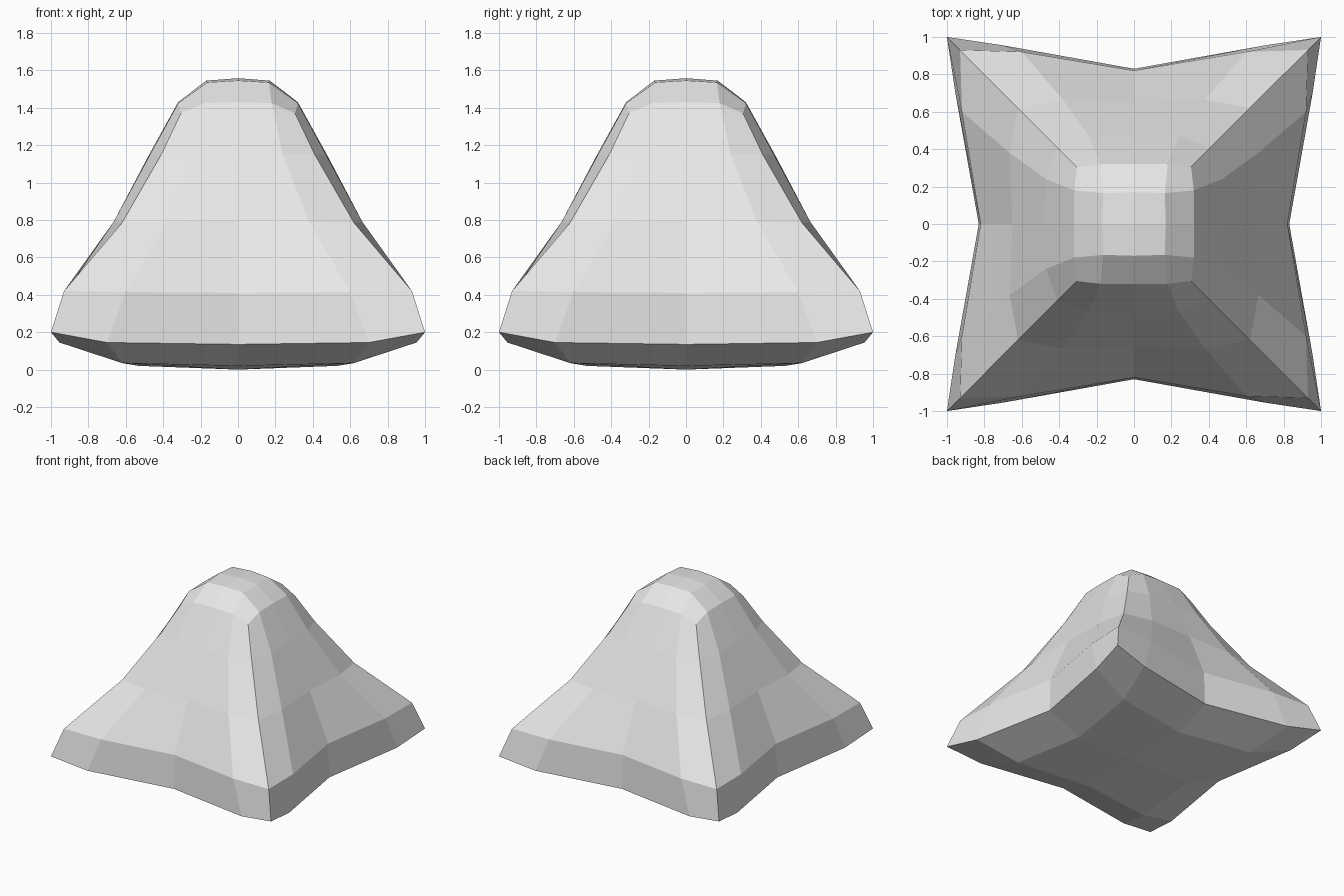
import bpy, bmesh

if "Cube" in bpy.data.objects:
    bpy.data.objects.remove(bpy.data.objects["Cube"])

grey = bpy.data.materials.new("plain grey")
grey.diffuse_color = (0.8, 0.8, 0.8, 1)
grey.use_nodes = True
grey.node_tree.nodes["Principled BSDF"].inputs["Base Color"].default_value = grey.diffuse_color

bm = bmesh.new()


def around(points):
    """Repeat one side's points on all four sides by quarter turns."""
    ring = []
    pts = list(points)
    for _ in range(4):
        ring += [bm.verts.new(p) for p in pts]
        pts = [(-y, x, z) for x, y, z in pts]
    return ring


def side_ring(corner, quarter, middle):
    """Each value: corner (d, z), quarter (out, along, z), middle (out, z)."""
    (c, cz), (q, a, qz), (m, mz) = corner, quarter, middle
    return around([(c, -c, cz), (q, -a, qz), (m, 0, mz), (q, a, qz)])


def cap(ring, corner, middle, top):
    """Close a 16-point ring with a 4 x 4 grid of quads."""
    (c, cz), (m, mz) = corner, middle
    inner = around([(c, -c, cz), (m, 0, mz)])
    centre = bm.verts.new((0, 0, top))
    for k in range(4):
        o, i = 4 * k, 2 * k
        nxt = inner[(i + 2) % 8]
        bm.faces.new((ring[o], ring[o + 1], inner[i], ring[o - 1]))
        bm.faces.new((ring[o + 1], ring[o + 2], inner[i + 1], inner[i]))
        bm.faces.new((ring[o + 2], ring[o + 3], nxt, inner[i + 1]))
        bm.faces.new((inner[i], inner[i + 1], centre, inner[i - 1]))


# Rings from the flared rim up to the shoulder
rings = [
    side_ring((1.0, 0.2), (0.955, 0.7, 0.145), (0.83, 0.135)),
    side_ring((0.93, 0.42), (0.92, 0.6, 0.415), (0.82, 0.41)),
    side_ring((0.62, 0.785), (0.665, 0.38, 0.79), (0.65, 0.8)),
    side_ring((0.41, 1.15), (0.47, 0.24, 1.15), (0.475, 1.15)),
    side_ring((0.305, 1.37), (0.32, 0.18, 1.425), (0.32, 1.43)),
]
for low, high in zip(rings, rings[1:]):
    for i in range(16):
        j = (i + 1) % 16
        bm.faces.new((low[i], low[j], high[j], high[i]))

# Rounded crown and shallow underside
cap(rings[-1], (0.165, 1.535), (0.17, 1.545), 1.558)
cap(rings[0], (0.62, 0.035), (0.53, 0.02), 0.0)

bmesh.ops.recalc_face_normals(bm, faces=bm.faces)
mesh = bpy.data.meshes.new("flared_mound")
bm.to_mesh(mesh)
bm.free()
mesh.materials.append(grey)
mound = bpy.data.objects.new("flared_mound", mesh)
bpy.context.collection.objects.link(mound)
